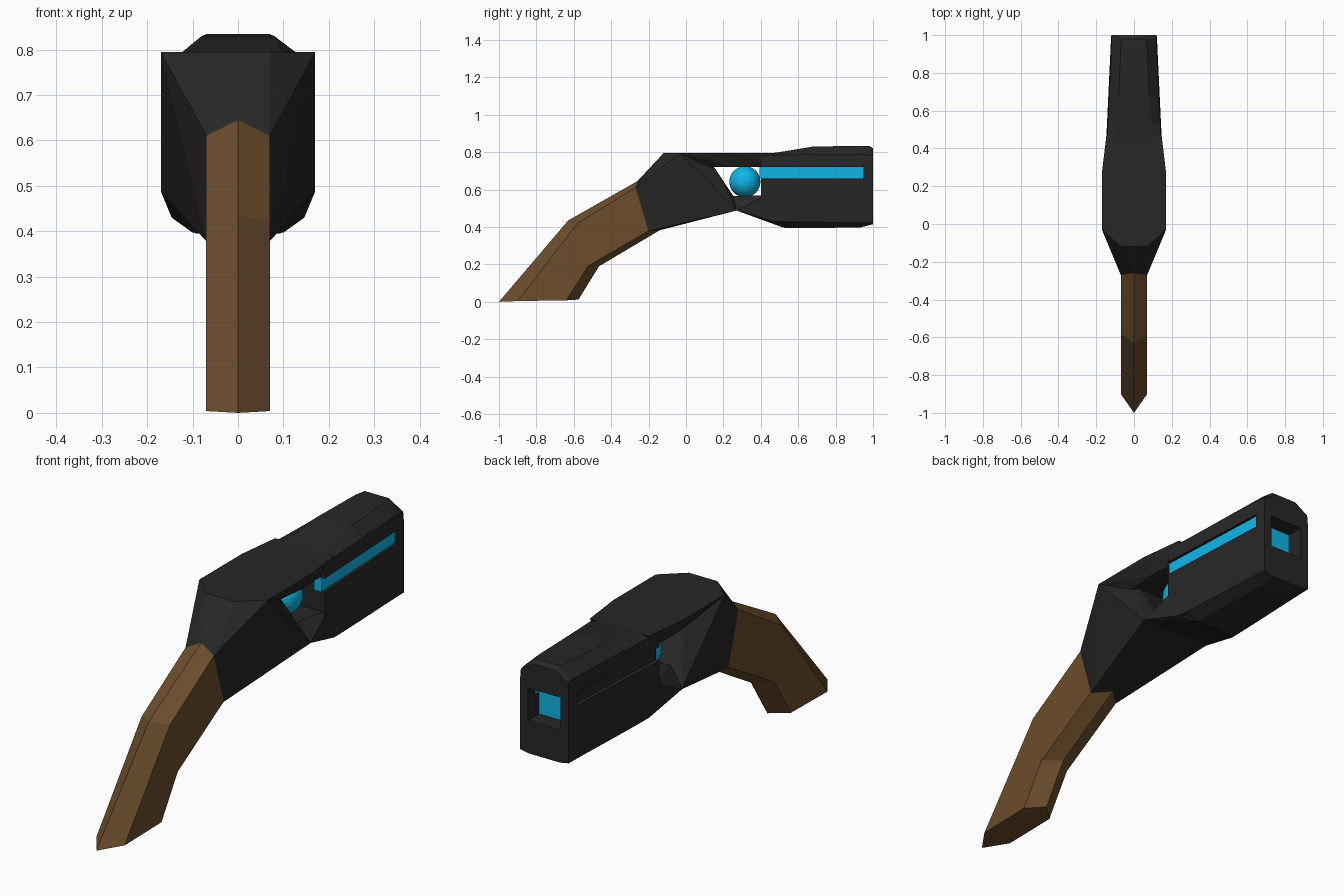
import bpy, bmesh

if "Cube" in bpy.data.objects:
    bpy.data.objects.remove(bpy.data.objects["Cube"])


def material(name, rgb):
    m = bpy.data.materials.new(name)
    m.diffuse_color = (*rgb, 1)
    m.use_nodes = True
    m.node_tree.nodes["Principled BSDF"].inputs["Base Color"].default_value = m.diffuse_color
    return m


BLACK = material("black_metal", (0.02, 0.02, 0.02))
WOOD = material("brown_grip", (0.15, 0.075, 0.025))
GLOW = material("cyan_glow", (0.005, 0.46, 0.8))


def finish(bm, name, mat):
    bmesh.ops.recalc_face_normals(bm, faces=bm.faces)
    me = bpy.data.meshes.new(name)
    bm.to_mesh(me)
    bm.free()
    if mat:
        me.materials.append(mat)
    ob = bpy.data.objects.new(name, me)
    bpy.context.collection.objects.link(ob)
    return ob


def hull(name, pts, mat, mirror=True):
    """Convex solid round the points, mirrored in x."""
    bm = bmesh.new()
    both = set(pts) | ({(-x, y, z) for x, y, z in pts} if mirror else set())
    for p in sorted(both):
        bm.verts.new(p)
    res = bmesh.ops.convex_hull(bm, input=bm.verts[:])
    junk = [v for v in bm.verts if not v.link_faces]
    bmesh.ops.delete(bm, geom=junk, context='VERTS')
    bmesh.ops.dissolve_limit(bm, angle_limit=0.01, verts=bm.verts[:], edges=bm.edges[:])
    return finish(bm, name, mat)


def loft(name, rings, mat):
    """Skin closed rings of equal length and cap the ends."""
    bm = bmesh.new()
    vs = [[bm.verts.new(p) for p in r] for r in rings]
    n = len(rings[0])
    for a, b in zip(vs, vs[1:]):
        for i in range(n):
            j = (i + 1) % n
            bm.faces.new((a[i], a[j], b[j], b[i]))
    bm.faces.new(vs[0])
    bm.faces.new(vs[-1])
    return finish(bm, name, mat)


# Grip: hexagonal section (back ridge, back side, front side, front ridge)
W = 0.07
stations = [
    ((-1.0, 0.0), (-0.9, 0.004), (-0.64, 0.008), (-0.575, 0.012)),
    ((-0.63, 0.435), (-0.58, 0.42), (-0.525, 0.19), (-0.465, 0.19)),
    ((-0.26, 0.645), (-0.27, 0.61), (-0.2, 0.38), (-0.14, 0.383)),
]
loft("grip", [[(0, *a), (W, *b), (W, *c), (0, *d), (-W, *c), (-W, *b)]
              for a, b, c, d in stations], WOOD)

# Rear housing that joins grip and barrel
hull("rear_housing", [
    (0, -0.26, 0.645), (W, -0.27, 0.61), (W, -0.2, 0.378), (0, -0.14, 0.383),
    (W, -0.12, 0.795), (0.17, -0.03, 0.795), (0.17, 0.27, 0.488),
    (0.1, 0.15, 0.72), (0.1, 0.25, 0.57)], BLACK)

# Rail over the open chamber
hull("top_rail", [
    (0.17, -0.03, 0.795), (0.17, 0.27, 0.795), (0.146, 0.47, 0.795),
    (0.11, 0.06, 0.72), (0.13, 0.27, 0.72), (0.12, 0.45, 0.72)], BLACK)

# Beam under the open chamber
hull("lower_beam", [
    (0.17, 0.27, 0.488), (0.1, 0.24, 0.565), (0.146, 0.47, 0.43),
    (0.145, 0.43, 0.57), (0.1, 0.42, 0.57), (0.1, 0.52, 0.397)], BLACK)

# Barrel: y, half width, bottom, lower corner, upper corner, top, top half width
rings = []
for y, w, b, lo, up, t, tw in [
        (0.40, 0.149, 0.447, 0.455, 0.785, 0.794, 0.10),
        (0.47, 0.146, 0.42, 0.43, 0.785, 0.796, 0.10),
        (0.53, 0.143, 0.395, 0.428, 0.785, 0.805, 0.09),
        (0.68, 0.136, 0.395, 0.426, 0.787, 0.83, 0.08),
        (0.93, 0.124, 0.397, 0.424, 0.787, 0.834, 0.07),
        (0.98, 0.122, 0.410, 0.423, 0.785, 0.834, 0.06),
        (1.00, 0.12, 0.414, 0.422, 0.78, 0.82, 0.05)]:
    half = [(w * 0.65, b), (w, lo), (w, 0.735), (w - 0.004, up), (tw, t)]
    rings.append([(x, y, z) for x, z in half] + [(-x, y, z) for x, z in reversed(half)])
barrel = loft("barrel", rings, BLACK)


# Side grooves and muzzle pocket
def slab(name, side, inner, outer, y0, y1, z0, z1, mat):
    pts = [(side * (x - 0.045 * (y - 0.4)), y, z)
           for x in (inner, outer) for y in (y0, y1) for z in (z0, z1)]
    return hull(name, pts, mat, mirror=False)


cutters = [slab("groove_cutter", s, 0.132, 0.2, 0.3, 0.95, 0.66, 0.72, None) for s in (1, -1)]
cutters.append(hull("pocket_cutter", [(0.08, y, z) for y in (0.92, 1.1)
                                      for z in (0.56, 0.705)], None))
for c in cutters:
    c.hide_render = True
    c.hide_viewport = True
    mod = barrel.modifiers.new("cut", 'BOOLEAN')
    mod.operation = 'DIFFERENCE'
    mod.solver = 'EXACT'
    mod.object = c

# Glowing strip, muzzle plate and ball
slab("side_light_strip", 1, 0.10, 0.136, 0.393, 0.95, 0.66, 0.72, GLOW)
hull("muzzle_light", [(0.08, y, z) for y in (0.91, 0.923) for z in (0.56, 0.705)], GLOW)
bm = bmesh.new()
bmesh.ops.create_uvsphere(bm, u_segments=32, v_segments=16, radius=0.083)
bmesh.ops.translate(bm, verts=bm.verts, vec=(0, 0.315, 0.642))
finish(bm, "energy_ball", GLOW)
